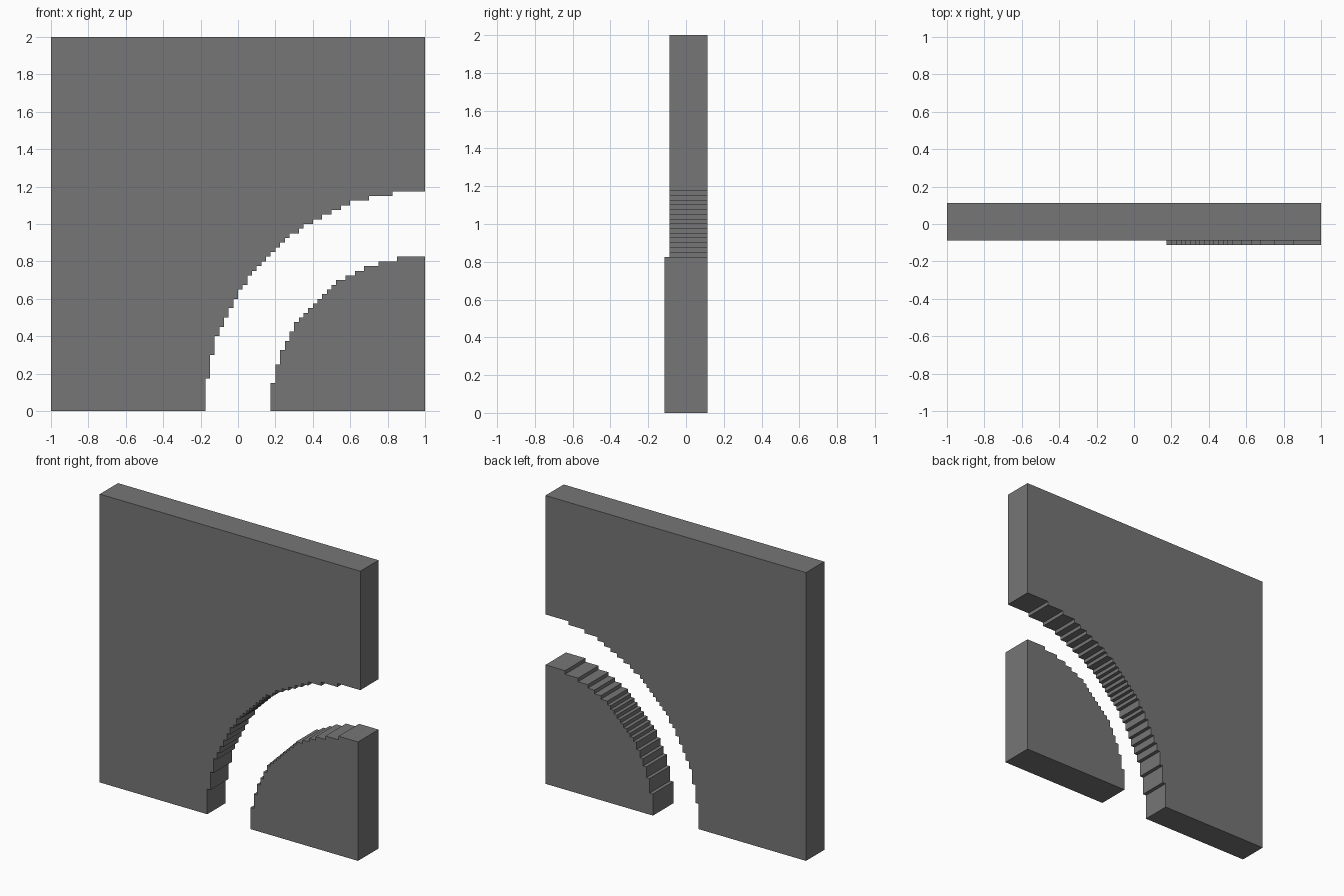
import bpy, bmesh, math

if "Cube" in bpy.data.objects:
    bpy.data.objects.remove(bpy.data.objects["Cube"])

CELL = 0.025          # size of one step
BACK = 0.1125         # shared rear plane

grey = bpy.data.materials.new("dark grey")
grey.diffuse_color = (0.18, 0.18, 0.18, 1)
grey.use_nodes = True
grey.node_tree.nodes["Principled BSDF"].inputs["Base Color"].default_value = grey.diffuse_color


def stepped_arc(radius):
    """Stair-stepped quarter circle about (1, 0), from the floor to the right edge."""
    pts, prev = [], None
    for k in range(int(radius) + 1):
        w = int(math.sqrt(radius ** 2 - k * k)) + 1
        if w != prev:
            if prev is not None:
                pts.append((1 - prev * CELL, k * CELL))
            pts.append((1 - w * CELL, k * CELL))
            prev = w
    top = (int(radius) + 1) * CELL
    return pts + [(1 - prev * CELL, top), (1, top)]


def slab(name, profile, front):
    """Extrude an x-z outline from the front plane to the rear plane."""
    bm = bmesh.new()
    face = bm.faces.new([bm.verts.new((x, front, z)) for x, z in profile])
    out = bmesh.ops.extrude_face_region(bm, geom=[face], use_keep_orig=True)
    moved = [v for v in out["geom"] if isinstance(v, bmesh.types.BMVert)]
    bmesh.ops.translate(bm, verts=moved, vec=(0, BACK - front, 0))
    bmesh.ops.recalc_face_normals(bm, faces=bm.faces)
    mesh = bpy.data.meshes.new(name)
    bm.to_mesh(mesh)
    bm.free()
    mesh.materials.append(grey)
    obj = bpy.data.objects.new(name, mesh)
    bpy.context.collection.objects.link(obj)


# Outer wall with the arched cut-out
slab("outer_wall", stepped_arc(46.5) + [(1, 2), (-1, 2), (-1, 0)], -0.0875)

# Inner quarter disc, one step thicker at the front
slab("inner_quarter_disc", stepped_arc(32.5) + [(1, 0)], -0.1125)
